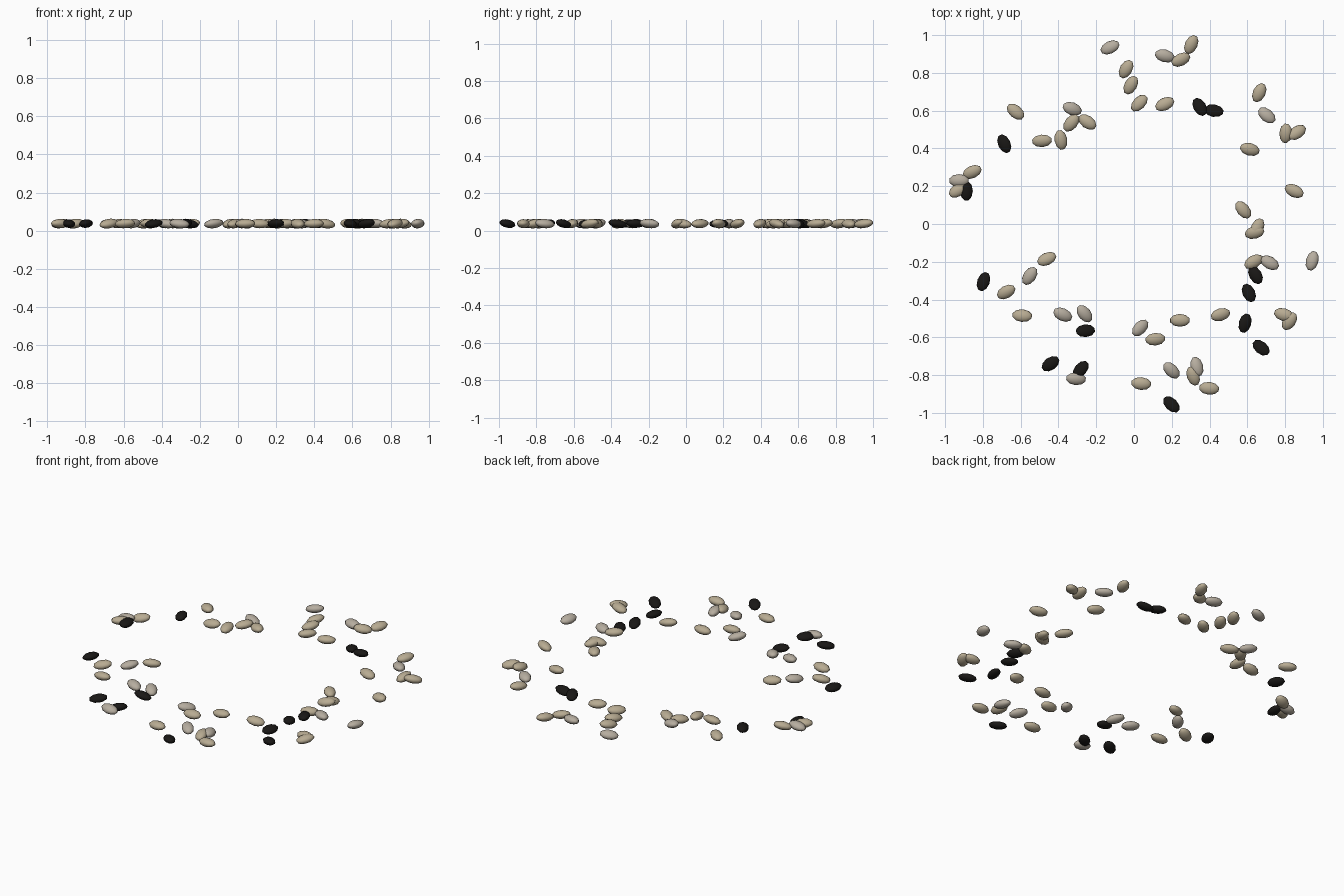
import bpy, random
from math import radians

random.seed(4)

# x, y, heading in degrees of each grain, grouped by tone
TAN = [
    (-.045, .825, 60), (-.02, .74, 60), (.025, .645, 45), (.245, .875, 25), (.30, .955, 65),
    (.66, .70, 65), (.80, .485, 85), (.86, .49, 35), (.61, .40, -15), (.845, .18, -25),
    (.575, .08, -50), (.65, -.015, 65), (.635, -.04, 15), (.63, -.195, 30), (.79, -.475, -15),
    (.82, -.51, 55), (.455, -.475, 15), (.24, -.505, 0), (.11, -.605, 5), (.31, -.80, -70),
    (.395, -.865, -5), (.035, -.84, -5), (-.595, -.48, -5), (-.68, -.355, 30), (-.465, -.18, 25),
    (-.935, .185, 35), (-.63, .60, -40), (-.49, .445, 5), (-.335, .54, 50), (-.25, .545, -35),
    (-.39, .45, -80), (.16, .64, 25), (-.86, .28, 25),
]
GREY = [
    (-.13, .94, 25), (.16, .895, -15), (.70, .58, -40), (.715, -.20, -30),
    (.94, -.19, 75), (.03, -.545, 45), (.195, -.77, -45), (.33, -.75, -75), (-.31, -.815, -5),
    (-.265, -.47, -50), (-.38, -.475, -25), (-.555, -.27, 55), (-.93, .235, 0),
    (-.33, .615, -20),
]
DARK = [
    (.345, .625, -60), (.42, .605, -10), (.64, -.265, -60), (.605, -.36, -65), (.585, -.52, 75),
    (.67, -.65, -40), (.195, -.95, -45), (-.445, -.735, 35), (-.285, -.765, 50),
    (-.26, -.56, 5), (-.80, -.30, 70), (-.89, .18, 90), (-.69, .43, -65),
]


def material(name, color):
    m = bpy.data.materials.new(name)
    m.diffuse_color = (*color, 1)
    return m


def scatter(name, grains, mat, segments, rings, size):
    # one ellipsoid mesh shared by every grain of this tone
    bpy.ops.mesh.primitive_uv_sphere_add(segments=segments, ring_count=rings, radius=1)
    bpy.ops.object.shade_smooth()
    first = bpy.context.object
    first.data.materials.append(mat)
    for i, (x, y, heading) in enumerate(grains):
        ob = first if i == 0 else first.copy()
        if i:
            bpy.context.collection.objects.link(ob)
        ob.name = name
        ob.location = (x + .003, y - .005, .037)
        ob.scale = size
        # each grain rests slightly tilted
        ob.rotation_euler = (radians(random.uniform(-14, 14)), radians(random.uniform(-12, 12)),
                             radians(heading))


scatter("tan_grain", TAN, material("tan", (.48, .41, .29)), 10, 8, (.054, .034, .024))
scatter("grey_grain", GREY, material("warm_grey", (.47, .42, .35)), 10, 8, (.054, .034, .024))
scatter("dark_grain", DARK, material("black", (.010, .009, .008)), 10, 8, (.053, .034, .022))
